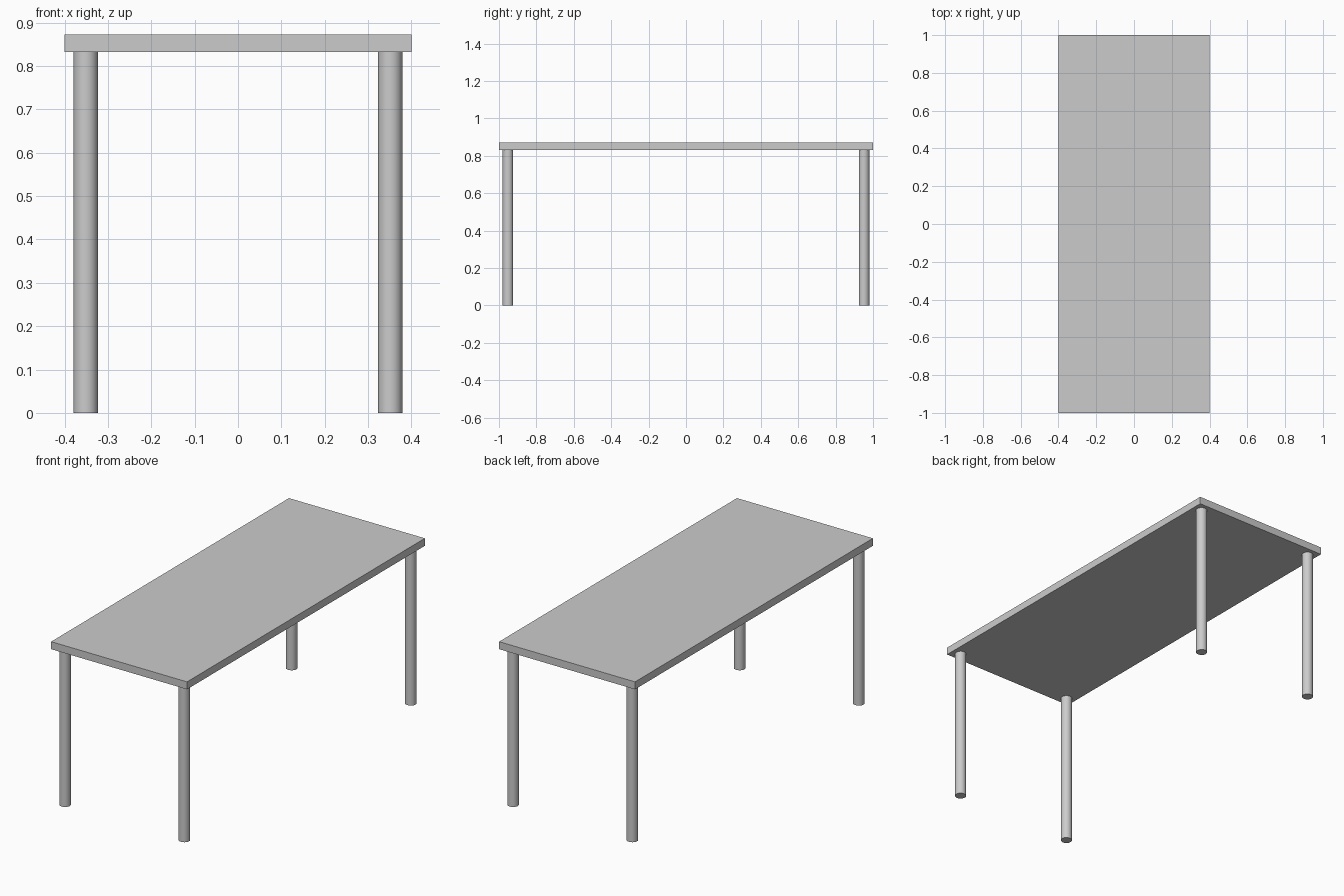
import bpy

cube = bpy.data.objects.get("Cube")
if cube:
    bpy.data.objects.remove(cube, do_unlink=True)

TOP_Z, THICK = 0.872, 0.04
LEG_R, LEG_X, LEG_Y = 0.028, 0.351, 0.952
LEG_H = TOP_Z - THICK

grey = bpy.data.materials.new("light grey")
grey.use_nodes = True
colour = (0.6, 0.6, 0.6, 1)
grey.diffuse_color = colour
grey.node_tree.nodes["Principled BSDF"].inputs["Base Color"].default_value = colour


def finish(name):
    obj = bpy.context.object
    obj.name = name
    obj.data.materials.append(grey)
    return obj


# Flat rectangular table top
bpy.ops.mesh.primitive_cube_add(size=1, location=(0, 0, TOP_Z - THICK / 2))
top = finish("table_top")
top.scale = (0.8, 2, THICK)
bpy.ops.object.transform_apply(location=False, rotation=False, scale=True)

# Four round legs near the corners
for end, sy in (("front", -1), ("back", 1)):
    for side, sx in (("right", -1), ("left", 1)):
        bpy.ops.mesh.primitive_cylinder_add(
            vertices=32, radius=LEG_R, depth=LEG_H,
            location=(sx * LEG_X, sy * LEG_Y, LEG_H / 2))
        finish(f"{end}_{side}_leg")
        bpy.ops.object.shade_smooth_by_angle()
